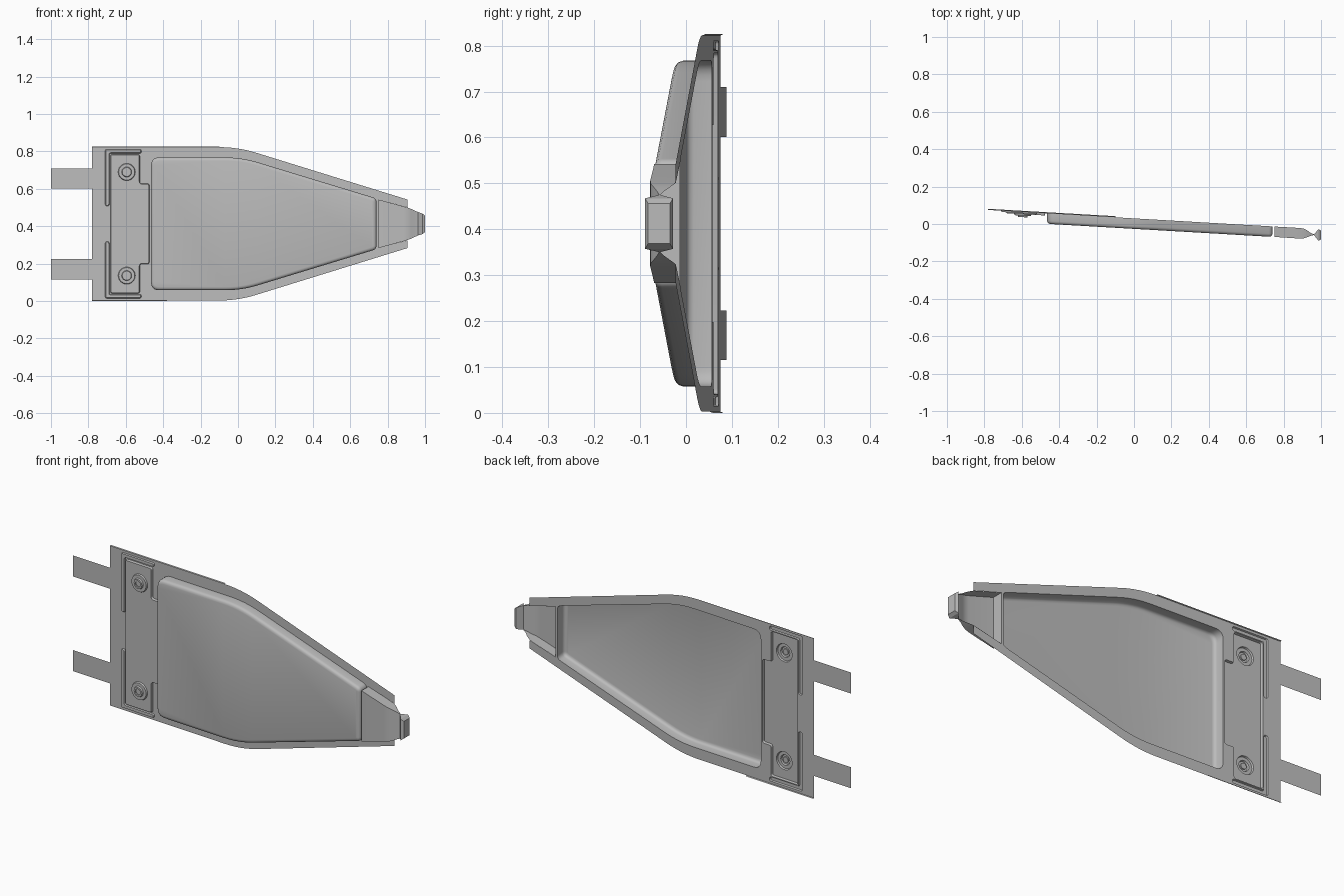
import bpy, bmesh, math
from mathutils import Vector

if "Cube" in bpy.data.objects:
    bpy.data.objects.remove(bpy.data.objects["Cube"], do_unlink=True)

MID = 0.4125  # height of the symmetry line

metal = bpy.data.materials.new("plain grey metal")
metal.use_nodes = True
grey = (0.5, 0.5, 0.5, 1)
metal.diffuse_color = grey
metal.node_tree.nodes["Principled BSDF"].inputs["Base Color"].default_value = grey


def place(p, depth):
    """Point on the tilted sheet, pushed forward by depth."""
    return (p[0], 0.03 - 0.058 * p[0] - depth, MID + p[1])


def finish(name, bm, angle=35):
    me = bpy.data.meshes.new(name)
    bm.to_mesh(me)
    bm.free()
    me.materials.append(metal)
    ob = bpy.data.objects.new(name, me)
    bpy.context.collection.objects.link(ob)
    bpy.ops.object.select_all(action="DESELECT")
    ob.select_set(True)
    bpy.context.view_layer.objects.active = ob
    bpy.ops.object.shade_smooth_by_angle(angle=math.radians(angle))
    return ob


def rounded(corners, steps=6):
    """Polygon from (x, z, cut) corners, each cut replaced by a curve."""
    out = []
    n = len(corners)
    for i, (x, z, cut) in enumerate(corners):
        p = Vector((x, z))
        if cut == 0:
            out.append(p)
            continue
        a = p + (Vector(corners[i - 1][:2]) - p).normalized() * cut
        b = p + (Vector(corners[(i + 1) % n][:2]) - p).normalized() * cut
        for k in range(steps + 1):
            t = k / steps
            out.append(a * (1 - t) ** 2 + p * 2 * t * (1 - t) + b * t * t)
    return out


def flip(corners):
    return [(c[0], -c[1], *c[2:]) for c in reversed(corners)]


def symmetric(lower):
    return rounded(lower + flip(lower))


def inset(pts, d):
    out = []
    for i, p in enumerate(pts):
        e1 = (p - pts[i - 1]).normalized()
        e2 = (pts[(i + 1) % len(pts)] - p).normalized()
        n = Vector((-e1.y - e2.y, e1.x + e2.x)).normalized()
        out.append(p + n * d / max(0.5, n.dot(Vector((-e1.y, e1.x)))))
    return out


def circle(x, z, r, n=24):
    return [Vector((x + r * math.cos(math.tau * k / n),
                    z + r * math.sin(math.tau * k / n))) for k in range(n)]


def pressed(name, rings, holes=(), hole_depth=None):
    """Sheet shape: walls through the (outline, depth) rings, then a floor."""
    bm = bmesh.new()
    loops = [[bm.verts.new(place(p, d)) for p in pts] for pts, d in rings]
    for a, b in zip(loops, loops[1:]):
        for i in range(len(a)):
            j = (i + 1) % len(a)
            bm.faces.new((a[i], a[j], b[j], b[i]))
    edges = []
    floor = [loops[-1]]
    floor += [[bm.verts.new(place(p, rings[-1][1])) for p in h] for h in holes]
    for loop in floor:
        for i in range(len(loop)):
            pair = (loop[i - 1], loop[i])
            edges.append(bm.edges.get(pair) or bm.edges.new(pair))
    made = bmesh.ops.triangle_fill(bm, edges=edges, use_beauty=True,
                                   normal=(0, -1, 0))
    for f in made["geom"]:
        if isinstance(f, bmesh.types.BMFace):
            f.normal_update()
            if f.normal.y > 0:
                f.normal_flip()
    return finish(name, bm)


# Outlines of the pressed shapes
pan = symmetric([(-0.465, -0.355, 0.045), (0.02, -0.355, 0.09), (0.74, -0.136, 0.02)])
pad = symmetric([(-0.683, -0.372, 0.012), (-0.525, -0.372, 0.012),
                 (-0.525, -0.215, 0.012), (-0.474, -0.215, 0.012)])
rib_corners = [(-0.71, -0.398, 0.008), (-0.517, -0.398, 0.008), (-0.517, -0.377, 0.008),
               (-0.688, -0.377, 0.008), (-0.688, -0.095, 0.01), (-0.71, -0.095, 0.01)]
ribs = {"lower_rib": rounded(rib_corners), "upper_rib": rounded(flip(rib_corners))}
outer = symmetric([(-0.78, -0.41, 0), (0.0, -0.41, 0.1), (0.905, -0.13, 0),
                   (0.905, -0.088, 0), (0.75, -0.13, 0)])

# Flange sheet around all the pressings
pressed("flange", [(outer, 0)], [pan, pad, *ribs.values()])

# Main pan with a rounded front edge, hollow behind
pressed("pan", [(pan, 0), (pan, 0.04), (inset(pan, 0.003), 0.049),
                (inset(pan, 0.009), 0.054), (inset(pan, 0.018), 0.056)])

# Hinge pad, its border ribs and the two bolt bosses
bolts = {"lower_bolt": -0.277, "upper_bolt": 0.277}
seats = [circle(-0.595, z, 0.046) for z in bolts.values()]
pressed("hinge_pad", [(pad, 0), (inset(pad, 0.003), 0.012)], seats)
for name, outline in ribs.items():
    pressed(name, [(outline, 0), (inset(outline, 0.003), 0.007)])
for name, z in bolts.items():
    pressed(name, [(circle(-0.595, z, r), d) for r, d in
                   ((0.046, 0.012), (0.043, 0.02), (0.027, 0.02),
                    (0.024, 0.028), (0.015, 0.028), (0.015, 0.022))])

# Flat strap tabs at the hinge end
for name, z in (("lower_tab", -0.243), ("upper_tab", 0.243)):
    tab = [(-1, z - 0.054), (-0.78, z - 0.054), (-0.78, z + 0.054), (-1, z + 0.054)]
    pressed(name, [([Vector(p) for p in tab], 0)])

# Narrow lips turned back along the long edges
for name, side, end in (("lower_lip", -1, -0.38), ("upper_lip", 1, -0.1)):
    bm = bmesh.new()
    bm.faces.new([bm.verts.new(place((x, side * z), d)) for x, z, d in
                  ((-0.78, 0.41, 0), (end, 0.41, 0), (end, 0.4125, -0.006), (-0.78, 0.4125, -0.006))])
    finish(name, bm)


def loft(name, sections, closed, angle):
    """Skin through (x, half width, front y, back y) sections."""
    bm = bmesh.new()
    rows = [[bm.verts.new((x, y, MID + z)) for y, z in
             ((back, -h), (front, -h), (front, h), (back, h))]
            for x, h, front, back in sections]
    for a, b in zip(rows, rows[1:]):
        for i in range(4 if closed else 3):
            j = (i + 1) % 4
            bm.faces.new((a[i], b[i], b[j], a[j]))
    bm.faces.new(rows[0])
    if closed:
        bm.faces.new(rows[-1])
    bmesh.ops.recalc_face_normals(bm, faces=bm.faces)
    if not closed and sum(f.normal.y for f in bm.faces) > 0:
        bmesh.ops.reverse_faces(bm, faces=bm.faces)
    return finish(name, bm, angle)


# Hollow nose, pinched towards the front
loft("nose", [(0.75, 0.13, -0.069, -0.0135), (0.885, 0.093, -0.078, -0.0213),
              (0.905, 0.087, -0.077, -0.024), (0.925, 0.08, -0.071, -0.034),
              (0.945, 0.07, -0.063, -0.048), (0.965, 0.062, -0.058, -0.056)], False, 40)

# Flared end catch
loft("end_catch", [(0.963, 0.062, -0.06, -0.055), (0.986, 0.055, -0.089, -0.028),
                   (1.0, 0.044, -0.083, -0.035)], True, 20)
